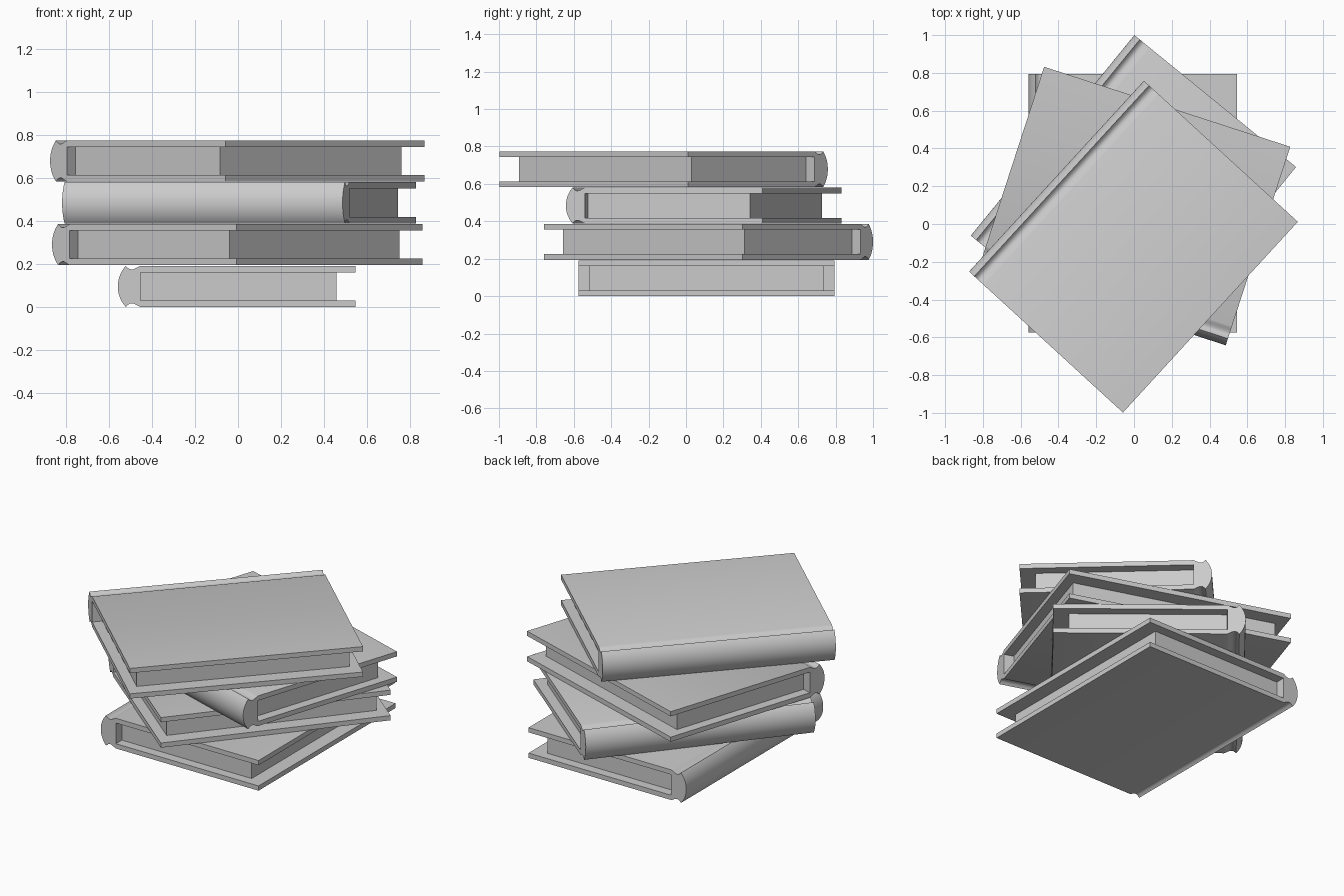
import bpy, bmesh
from math import radians, sin, cos, asin, pi
from mathutils import Matrix

if "Cube" in bpy.data.objects:
    bpy.data.objects.remove(bpy.data.objects["Cube"])

W, L, H, T = 1.105, 1.37, 0.191, 0.03    # book width, length, height, board thickness
PITCH = 0.1943


def cover_profile():
    """Closed outline (x, z) of the case: rounded spine, hinge grooves, two boards."""
    x0, sag, h = -W / 2, 0.037, H / 2
    r = (h * h + sag * sag) / (2 * sag)
    a = asin(h / r)
    n = 14
    # rounded back, bottom to top
    pts = [(x0 + r - r * cos(t), h + r * sin(t))
           for t in (-a + 2 * a * i / n for i in range(n + 1))]
    # hinge groove dips from the spine shoulder back up to the board
    xs, xe, m = x0 + sag, x0 + 0.106, 8
    groove = [(xs + (xe - xs) * i / m,
               0.017 * sin(pi * (i / m) ** 0.75) ** 1.3 if 0 < i < m else 0.0)
              for i in range(1, m + 1)]
    pts += [(x, H - d) for x, d in groove]
    # boards and flat inner face of the spine
    pts += [(W / 2, H), (W / 2, H - T), (xe, H - T), (xe, T), (W / 2, T), (W / 2, 0)]
    pts += [(x, d) for x, d in reversed(groove)]
    return pts


def finish(bm, name, matrix):
    bmesh.ops.recalc_face_normals(bm, faces=bm.faces)
    me = bpy.data.meshes.new(name)
    bm.to_mesh(me)
    bm.free()
    ob = bpy.data.objects.new(name, me)
    bpy.context.collection.objects.link(ob)
    ob.matrix_world = matrix
    return ob


def make_cover(name, matrix):
    bm = bmesh.new()
    face = bm.faces.new([bm.verts.new((x, -L / 2, z)) for x, z in cover_profile()])
    ext = bmesh.ops.extrude_face_region(bm, geom=[face])
    bmesh.ops.translate(bm, vec=(0, L, 0),
                        verts=[v for v in ext["geom"] if isinstance(v, bmesh.types.BMVert)])
    if not any(len(f.verts) > 4 and f.calc_center_median().y < -L / 2 + 1e-4 for f in bm.faces):
        bm.faces.new([e for e in face.verts])
    ob = finish(bm, name, matrix)
    bpy.ops.object.select_all(action='DESELECT')
    ob.select_set(True)
    bpy.context.view_layer.objects.active = ob
    bpy.ops.object.shade_smooth_by_angle(angle=radians(28))


def make_pages(name, matrix):
    xa, xb, length = -W / 2 + 0.106, W / 2 - 0.09, L - 0.12
    bm = bmesh.new()
    bmesh.ops.create_cube(bm, size=1)
    bmesh.ops.scale(bm, vec=(xb - xa, length, H - 2 * T), verts=bm.verts)
    bmesh.ops.translate(bm, vec=((xa + xb) / 2, 0, H / 2), verts=bm.verts)
    finish(bm, name, matrix)


# stack of four books, bottom to top: centre x, centre y, turn
books = [(-0.006, 0.11, 0), (-0.003, 0.12, -39.2), (0.005, 0.095, 72), (-0.003, -0.12, -42.5)]
for i, (x, y, turn) in enumerate(books):
    m = Matrix.Translation((x, y, i * PITCH)) @ Matrix.Rotation(radians(turn), 4, 'Z')
    make_cover(f"book_cover_{i + 1}", m)
    make_pages(f"book_pages_{i + 1}", m)
